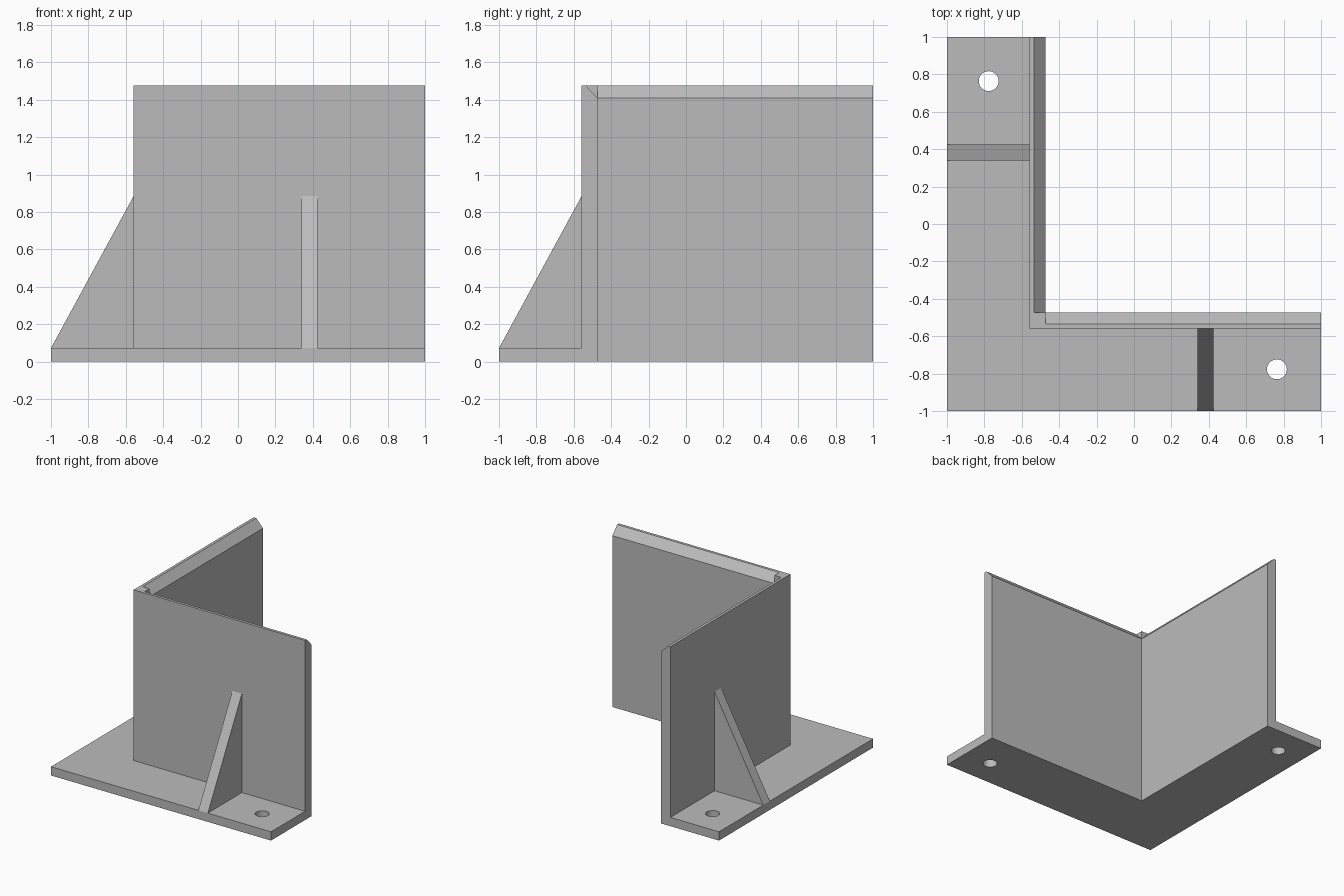
import bpy
import bmesh
from mathutils import Vector

cube = bpy.data.objects.get("Cube")
if cube:
    bpy.data.objects.remove(cube, do_unlink=True)

grey = bpy.data.materials.new("plain grey")
grey.use_nodes = True
COLOUR = (0.5, 0.5, 0.5, 1)
grey.diffuse_color = COLOUR
grey.node_tree.nodes["Principled BSDF"].inputs["Base Color"].default_value = COLOUR

OUT, IN = -0.558, -0.473      # outer and inner wall faces
BASE, TOP = 0.072, 1.475      # plate thickness, wall height


def prism(name, profile, place, lo, hi):
    """Extrude a 2D profile from lo to hi; place maps (u, v, w) to a point."""
    bm = bmesh.new()
    ring = [bm.verts.new(place(u, v, lo)) for u, v in profile]
    face = bm.faces.new(ring)
    moved = bmesh.ops.extrude_face_region(bm, geom=[face])["geom"]
    shift = Vector(place(0, 0, hi)) - Vector(place(0, 0, lo))
    bmesh.ops.translate(bm, vec=shift,
                        verts=[g for g in moved if isinstance(g, bmesh.types.BMVert)])
    bmesh.ops.recalc_face_normals(bm, faces=bm.faces)
    mesh = bpy.data.meshes.new(name)
    bm.to_mesh(mesh)
    bm.free()
    mesh.materials.append(grey)
    obj = bpy.data.objects.new(name, mesh)
    bpy.context.collection.objects.link(obj)
    return obj


def cut(target, cutter):
    """Subtract the cutter and discard it."""
    mod = target.modifiers.new("cut", "BOOLEAN")
    mod.operation, mod.solver, mod.object = "DIFFERENCE", "EXACT", cutter
    bpy.ops.object.select_all(action="DESELECT")
    bpy.context.view_layer.objects.active = target
    target.select_set(True)
    bpy.ops.object.modifier_apply(modifier=mod.name)
    bpy.data.objects.remove(cutter, do_unlink=True)


def ell(near, far):
    return [(near, near), (1, near), (1, far), (far, far), (far, 1), (near, 1)]


def upright(u, v, w):
    return (u, v, w)


def along_x(u, v, w):
    return (w, u, v)


def along_y(u, v, w):
    return (u, w, v)


# L-shaped foot plate and the two upright walls
base = prism("base_plate", ell(-1, OUT), upright, 0, BASE)
walls = prism("corner_walls", ell(OUT, IN), upright, 0, TOP)

# Bevel on the inner top edges, leaving the corner post square
bevel = [(IN - 0.122, TOP + 0.065), (IN + 0.058, TOP - 0.13), (IN + 0.058, TOP + 0.065)]
rib = [(-1, BASE), (OUT, BASE), (OUT, 0.885)]

for side, place in (("front", along_x), ("side", along_y)):
    cut(walls, prism("bevel_cutter", bevel, place, IN, 1.1))
    # Triangular stiffening rib
    prism(side + "_rib", rib, place, 0.34, 0.426)
    # Bolt hole
    centre = place(-0.777, 0, 0.764)
    bpy.ops.mesh.primitive_cylinder_add(vertices=40, radius=0.053, depth=0.5, location=centre)
    cut(base, bpy.context.object)

# Smooth hole walls with crisp edges
bpy.ops.object.select_all(action="DESELECT")
base.select_set(True)
bpy.context.view_layer.objects.active = base
bpy.ops.object.shade_smooth_by_angle()
